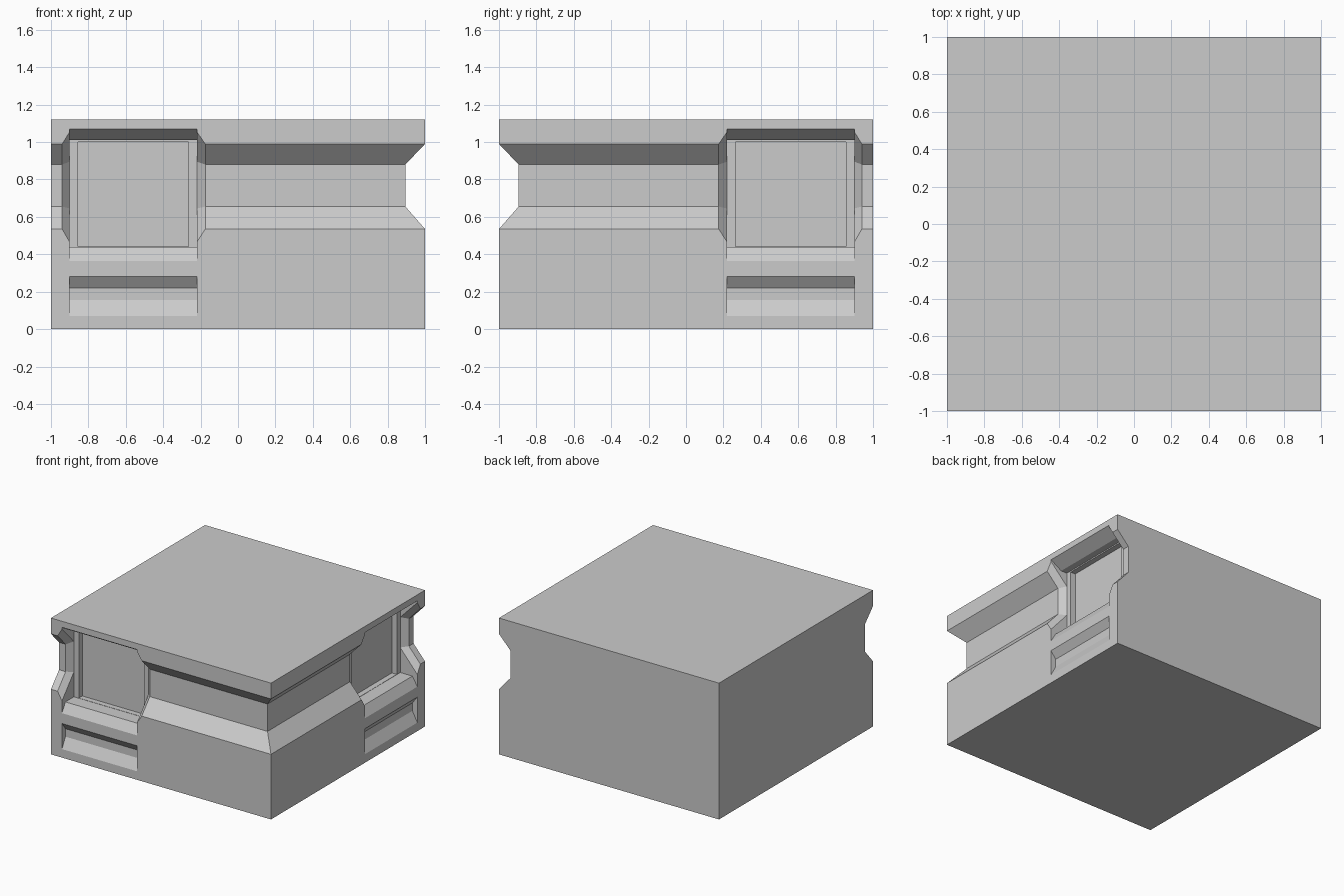
import bpy, bmesh
from mathutils import Matrix

cube = bpy.data.objects.get("Cube")
if cube:
    bpy.data.objects.remove(cube)

HEIGHT = 1.12
OUT = -0.1          # cutters start outside the wall
LEFT, RIGHT = -0.9, -0.22

grey = bpy.data.materials.new("plain_grey")
grey.use_nodes = True
grey.diffuse_color = (0.6, 0.6, 0.6, 1)
grey.node_tree.nodes["Principled BSDF"].inputs["Base Color"].default_value = (0.6, 0.6, 0.6, 1)


def make_object(name, bm):
    bmesh.ops.recalc_face_normals(bm, faces=bm.faces)
    mesh = bpy.data.meshes.new(name)
    bm.to_mesh(mesh)
    bm.free()
    mesh.materials.append(grey)
    obj = bpy.data.objects.new(name, mesh)
    bpy.context.collection.objects.link(obj)
    return obj


def loft(name, sections, mirrored):
    """Join (x, profile) sections; each profile lists (depth, z) into the front wall."""
    bm = bmesh.new()
    rings = []
    for x, profile in sections:
        closed = [(OUT, profile[0][1])] + profile + [(OUT, profile[-1][1])]
        rings.append([bm.verts.new((x, d - 1, z)) for d, z in closed])
    for a, b in zip(rings, rings[1:]):
        for i in range(len(a)):
            j = (i + 1) % len(a)
            bm.faces.new((a[i], a[j], b[j], b[i]))
    bm.faces.new(rings[0])
    bm.faces.new(rings[-1])
    if mirrored:    # swap the front wall onto the +x wall
        swap = Matrix(((0, -1, 0), (-1, 0, 0), (0, 0, 1)))
        bmesh.ops.transform(bm, matrix=swap.to_4x4(), verts=bm.verts)
    return make_object(name, bm)


# Profiles as (depth, height)
groove = [(0, 0.535), (0.105, 0.655), (0.105, 0.88), (0, 0.99)]
flare = [(0, 0.465), (0.155, 0.645), (0.155, 0.895), (0, 1.055)]
bay = [(0, 0.365), (0.045, 0.44), (0.155, 0.44), (0.155, 1.01), (0.1, 1.01), (0, 1.07)]
panel = [(0.2, 0.442), (0.2, 1.0)]
slot = [(0, 0.07), (0.045, 0.155), (0.045, 0.22), (0, 0.28)]

# Solid block
bm = bmesh.new()
bmesh.ops.create_cube(bm, size=1)
bmesh.ops.scale(bm, vec=(2, 2, HEIGHT), verts=bm.verts)
bmesh.ops.translate(bm, vec=(0, 0, HEIGHT / 2), verts=bm.verts)
block = make_object("carved_block", bm)

# Cut both decorated walls
cutters = []
for mirrored in (False, True):
    cutters += [
        loft("groove_cutter", [(-1.1, groove), (1.1, groove)], mirrored),
        loft("flare_cutter", [(-0.94, groove), (LEFT, flare),
                              (RIGHT, flare), (-0.175, groove)], mirrored),
        loft("bay_cutter", [(LEFT, bay), (RIGHT, bay)], mirrored),
        loft("panel_cutter", [(-0.855, panel), (-0.265, panel)], mirrored),
        loft("slot_cutter", [(LEFT, slot), (RIGHT, slot)], mirrored),
    ]
for cutter in cutters:
    cutter.hide_render = True
    mod = block.modifiers.new(cutter.name, 'BOOLEAN')
    mod.operation = 'DIFFERENCE'
    mod.solver = 'EXACT'
    mod.object = cutter

# Bake the cuts and discard the cutters
bpy.context.view_layer.update()
graph = bpy.context.evaluated_depsgraph_get()
carved = bpy.data.meshes.new_from_object(block.evaluated_get(graph))
block.modifiers.clear()
block.data = carved
carved.materials.clear()
carved.materials.append(grey)
for face in carved.polygons:
    face.material_index = 0
for cutter in cutters:
    bpy.data.objects.remove(cutter)
